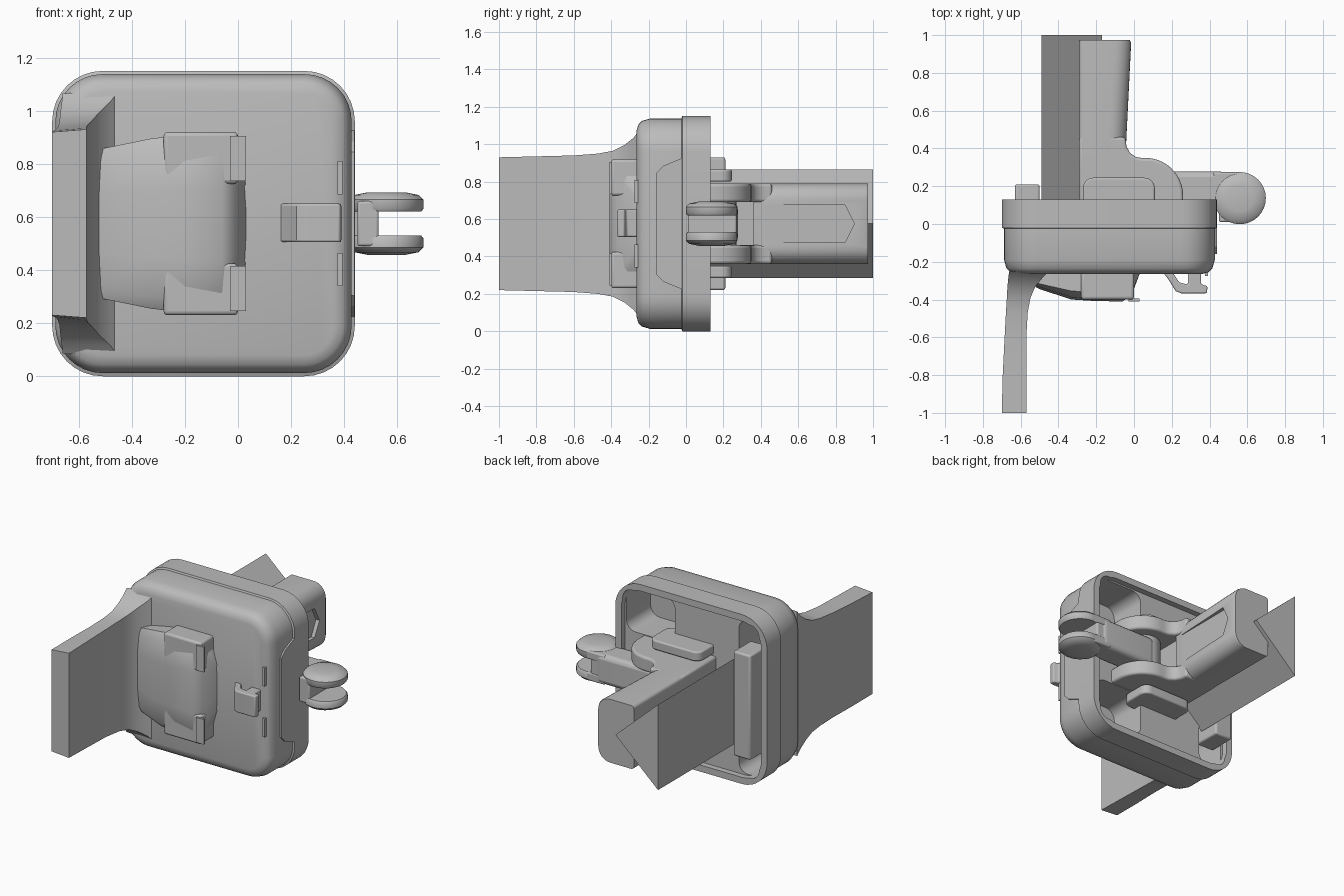
import bpy, bmesh, math

cube = bpy.data.objects.get("Cube")
if cube:
    bpy.data.objects.remove(cube, do_unlink=True)

ZC = 0.575          # mid height, most parts mirror about it
CX = -0.13          # middle of the housing

grey = bpy.data.materials.new("plain grey")
grey.use_nodes = True
grey.diffuse_color = (0.5, 0.5, 0.5, 1)
grey.node_tree.nodes["Principled BSDF"].inputs["Base Color"].default_value = (0.5, 0.5, 0.5, 1)


def loft(name, rings, bevel=0.0):
    """Skin a list of equal-length point rings and cap both ends."""
    bm = bmesh.new()
    rows = [[bm.verts.new(p) for p in r] for r in rings]
    n = len(rows[0])
    for a, b in zip(rows, rows[1:]):
        for i in range(n):
            j = (i + 1) % n
            bm.faces.new((a[i], a[j], b[j], b[i]))
    bm.faces.new(rows[0][::-1])
    bm.faces.new(rows[-1])
    bmesh.ops.recalc_face_normals(bm, faces=bm.faces)
    me = bpy.data.meshes.new(name)
    bm.to_mesh(me)
    bm.free()
    me.materials.append(grey)
    ob = bpy.data.objects.new(name, me)
    bpy.context.collection.objects.link(ob)
    if bevel:
        m = ob.modifiers.new("Bevel", "BEVEL")
        m.width, m.segments, m.limit_method = bevel, 3, 'ANGLE'
        m.angle_limit = math.radians(40)
    return ob


def smooth(ob, angle=35):
    bpy.ops.object.select_all(action='DESELECT')
    ob.select_set(True)
    bpy.context.view_layer.objects.active = ob
    bpy.ops.object.shade_smooth_by_angle(angle=math.radians(angle))


def slab(name, outline, z0, z1, bevel=0.0):
    """Extrude an xy outline upwards."""
    ob = loft(name, [[(x, y, z) for x, y in outline] for z in (z0, z1)], bevel)
    smooth(ob)
    return ob


def box(name, x, y, z, bevel=0.0):
    return slab(name, [(x[0], y[0]), (x[1], y[0]), (x[1], y[1]), (x[0], y[1])], *z, bevel)


def arc(cx, cy, r, a0, a1, n=8):
    return [(cx + r * math.cos(math.radians(a0 + (a1 - a0) * i / n)),
             cy + r * math.sin(math.radians(a0 + (a1 - a0) * i / n))) for i in range(n + 1)]


def round_rect(x0, x1, y0, y1, r):
    return (arc(x1 - r, y1 - r, r, 0, 90) + arc(x0 + r, y1 - r, r, 90, 180)
            + arc(x0 + r, y0 + r, r, 180, 270) + arc(x1 - r, y0 + r, r, 270, 360))


def cut(target, cutter):
    """Subtract a cutter, then discard it."""
    m = target.modifiers.new("Cut", "BOOLEAN")
    m.operation, m.object, m.solver = 'DIFFERENCE', cutter, 'EXACT'
    bpy.context.view_layer.objects.active = target
    bpy.ops.object.modifier_apply(modifier=m.name)
    bpy.data.objects.remove(cutter, do_unlink=True)


def shell_ring(y, inset):
    return [(x, y, z) for x, z in round_rect(CX - 0.57 + inset, CX + 0.57 - inset,
                                             inset, 1.15 - inset, 0.19 - inset)]


# Housing: rounded square shell with a step on the side and a soft front edge
housing = loft("housing", [shell_ring(y, i) for y, i in (
    (0.13, 0), (-0.02, 0), (-0.025, 0.012), (-0.19, 0.012), (-0.235, 0.025),
    (-0.255, 0.045), (-0.265, 0.08))])
cut(housing, loft("rim_cutter", [shell_ring(0.09, 0.045), shell_ring(0.2, 0.045)]))
# Deep corner pockets in the back
for x0, x1 in ((-0.64, -0.46), (0.02, 0.385)):
    for s in (-1, 1):
        z0, z1 = sorted((ZC + s * 0.22, ZC + s * 0.52))
        pts = round_rect(x0, x1, z0, z1, 0.07)
        cut(housing, loft("pocket_cutter", [[(x, y, z) for x, z in pts] for y in (-0.17, 0.2)]))
smooth(housing)

# Side rib where the two shell halves interlock
loft("side_tongue", [[(x, y, ZC + z) for y, z in
     ((0, -0.36), (-0.12, -0.31), (-0.16, -0.27), (-0.16, 0.27), (-0.12, 0.31), (0, 0.36))]
     for x in (0.42, 0.439)])

# Front flap: flares out where it meets the housing
flap_sections = ((-1.0, -0.70, -0.57, 0.355), (-0.8, -0.695, -0.57, 0.36),
                 (-0.6, -0.685, -0.57, 0.365), (-0.47, -0.678, -0.563, 0.375),
                 (-0.39, -0.673, -0.548, 0.39), (-0.33, -0.67, -0.522, 0.42),
                 (-0.28, -0.665, -0.48, 0.46), (-0.25, -0.66, -0.45, 0.50))
flap = loft("front_flap", [[(x0, y, ZC - h + 0.01), (x1, y, ZC - h), (x1, y, ZC + h),
                            (x0, y, ZC + h - 0.01)] for y, x0, x1, h in flap_sections])
smooth(flap)

# Clamp pad: domed block on the front face
pad_sections = ((-0.58, -0.30, 0.27), (-0.50, -0.345, 0.285), (-0.33, -0.40, 0.32),
                (-0.20, -0.408, 0.335), (-0.06, -0.41, 0.335), (-0.01, -0.37, 0.29),
                (0.035, -0.25, 0.13))
pad = loft("clamp_pad", [[(x, -0.25, ZC - h), (x, y * 0.7 - 0.075, ZC - h), (x, y + 0.012, ZC - h * 0.86),
                          (x, y, ZC - h * 0.4), (x, y, ZC + h * 0.4), (x, y + 0.012, ZC + h * 0.86),
                          (x, y * 0.7 - 0.075, ZC + h), (x, -0.25, ZC + h)]
                         for x, y, h in pad_sections])
smooth(pad, 50)
for s, side in ((-1, "lower"), (1, "upper")):
    zs = sorted((ZC + s * 0.15, ZC + s * 0.345))
    box(side + "_pad_corner", (-0.28, 0.0), (-0.40, -0.25), zs, 0.015)
    box(side + "_pad_lip", (-0.03, 0.03), (-0.41, -0.395), sorted((ZC + s * 0.16, ZC + s * 0.33)))
    box(side + "_face_rib", (0.375, 0.393), (-0.275, -0.24), sorted((ZC + s * 0.11, ZC + s * 0.235)))

# Latch hook on the front
slab("latch", [(0.15, -0.25), (0.18, -0.29), (0.22, -0.355), (0.25, -0.367), (0.385, -0.367),
               (0.39, -0.33), (0.355, -0.318), (0.355, -0.25), (0.285, -0.25), (0.285, -0.32),
               (0.24, -0.31), (0.20, -0.25)], 0.505, 0.65, 0.008)

# Rear triangular bar
bar_profile = ((-0.49, ZC - 0.29), (-0.49, ZC + 0.29), (-0.17, ZC))
loft("triangular_bar", [[(x, y, z) for x, z in bar_profile] for y in (0.08, 1.0)])
# Upright strip beside the bar
box("upright_strip", (-0.63, -0.5), (0.02, 0.21), (0.22, 0.93), 0.012)


# Rear arm: flat inner side, rounded outer side
def arm_ring(y, x1):
    pts = (arc(x1 - 0.09, 0.70, 0.09, 0, 90) + arc(-0.27, 0.77, 0.02, 90, 180, 3)
           + arc(-0.27, 0.38, 0.02, 180, 270, 3) + arc(x1 - 0.09, 0.45, 0.09, 270, 360))
    return [(x, y, z) for x, z in pts]


arm = loft("rear_arm", [arm_ring(0.36, -0.045), arm_ring(0.96, -0.015), arm_ring(0.973, -0.022)])
smooth(arm)
# Hollow grip area along the arm's outer side
grip = [[(x, y, ZC + z) for y, z in ((0.42, -0.10), (0.85, -0.10), (0.90, 0),
                                   (0.85, 0.10), (0.42, 0.10))] for x in (-0.045, 0.05)]
cut(arm, loft("grip_cutter", grip))

# Hinge: two knuckle plates with a core between, and stop pads above and below
knuckle = [(-0.29, 0.07), (0.26, 0.07)] + arc(0.06, 0.15, 0.2, 0, 95, 12) + [
    (0.01, 0.355), (-0.02, 0.375), (-0.04, 0.41), (-0.045, 0.46), (-0.29, 0.46)]
for s, side in ((-1, "lower"), (1, "upper")):
    slab(side + "_knuckle", knuckle, *sorted((ZC + s * 0.115, ZC + s * 0.215)), 0.015)
    slab(side + "_stop_pad", round_rect(-0.27, 0.11, 0.02, 0.245, 0.055),
         *sorted((ZC + s * 0.225, ZC + s * 0.29)), 0.01)
box("hinge_core", (-0.29, -0.08), (0.07, 0.42), (0.45, 0.70))
slab("hinge_pin", arc(0.06, 0.16, 0.11, 0, 345, 23), 0.45, 0.70)

# Side link with a forked round end
slab("link_bar", round_rect(0.05, 0.50, 0.10, 0.278, 0.05), 0.475, 0.675, 0.03)
slab("link_neck", [(0.45, 0.01), (0.53, 0.01), (0.53, 0.27), (0.45, 0.27)], 0.49, 0.66, 0.01)
for s, side in ((-1, "lower"), (1, "upper")):
    tiers = ((0.045, 0.13), (0.055, 0.138), (0.09, 0.138), (0.108, 0.12), (0.118, 0.07))
    fork = loft(side + "_fork_disc", [[(x, y, ZC + s * h) for x, y in arc(0.56, 0.137, r, 0, 348.75, 31)]
                                      for h, r in tiers])
    smooth(fork, 40)
    box(side + "_fork_cheek", (0.42, 0.56), (0.135, 0.274), sorted((ZC + s * 0.045, ZC + s * 0.10)), 0.01)
